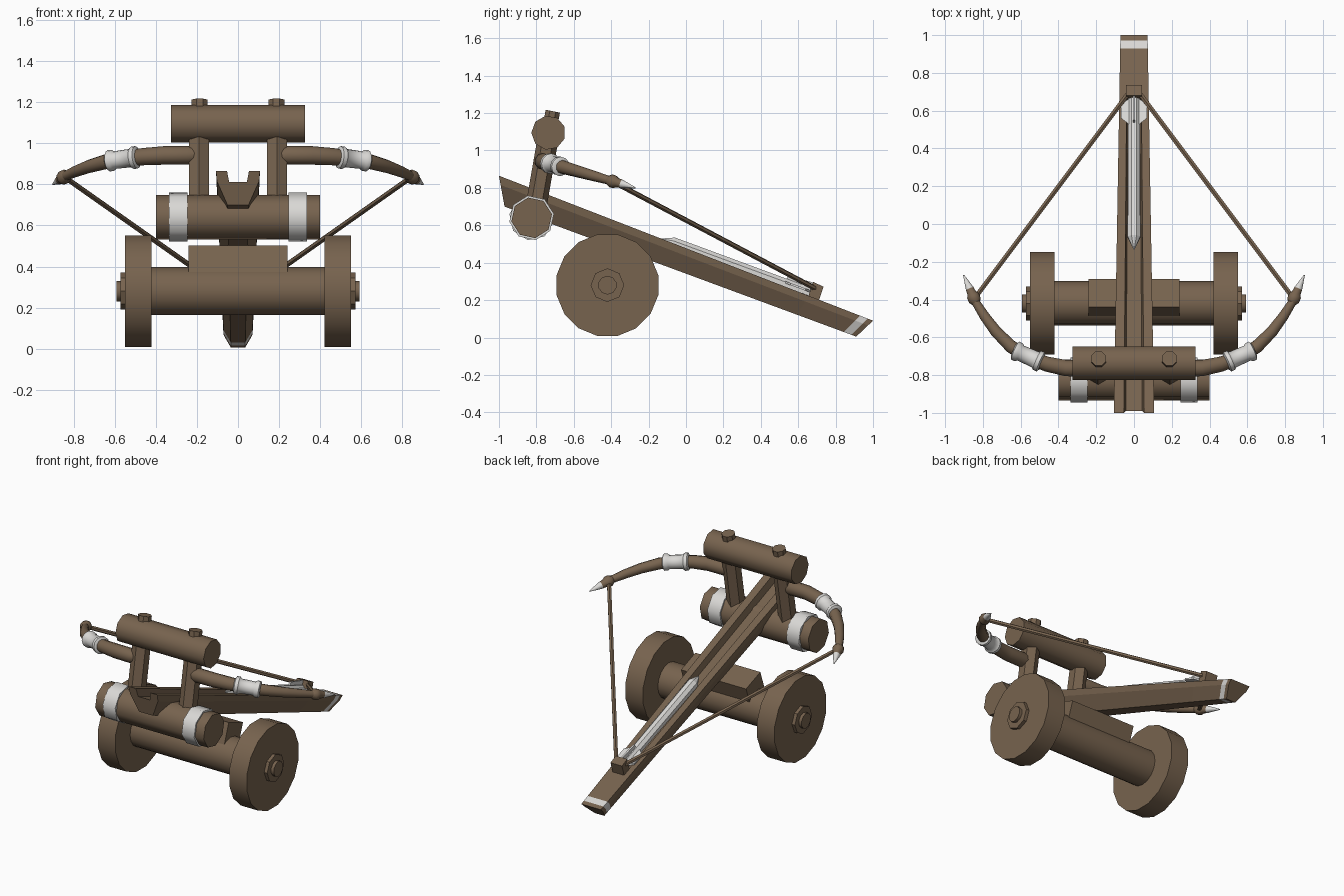
import bpy, bmesh, math
from mathutils import Vector

if "Cube" in bpy.data.objects:
    bpy.data.objects.remove(bpy.data.objects["Cube"])


def material(name, rgb):
    m = bpy.data.materials.new(name)
    m.diffuse_color = (*rgb, 1)
    m.use_nodes = True
    m.node_tree.nodes["Principled BSDF"].inputs["Base Color"].default_value = m.diffuse_color
    return m


WOOD = material("brown wood", (0.185, 0.125, 0.077))
WHITE = material("pale metal", (0.70, 0.69, 0.67))


def finish(name, bm, mats, smooth=None):
    bmesh.ops.recalc_face_normals(bm, faces=bm.faces[:])
    me = bpy.data.meshes.new(name)
    bm.to_mesh(me)
    bm.free()
    ob = bpy.data.objects.new(name, me)
    bpy.context.collection.objects.link(ob)
    for m in mats:
        me.materials.append(m)
    if smooth:
        bpy.ops.object.select_all(action='DESELECT')
        bpy.context.view_layer.objects.active = ob
        ob.select_set(True)
        bpy.ops.object.shade_smooth_by_angle(angle=math.radians(smooth))
    return ob


def loft(name, rings, mats=(WOOD,), white=(), smooth=None):
    """Skin closed rings of points; segments listed in white use slot 1."""
    bm = bmesh.new()
    vs = [[bm.verts.new(p) for p in r] for r in rings]
    n = len(vs[0])
    for i in range(len(vs) - 1):
        for j in range(n):
            k = (j + 1) % n
            f = bm.faces.new((vs[i][j], vs[i][k], vs[i + 1][k], vs[i + 1][j]))
            f.material_index = int(i in white)
    bm.faces.new(vs[0])
    end = bm.faces.new(vs[-1])
    end.material_index = int(len(vs) - 2 in white)
    return finish(name, bm, mats, smooth)


def tube(name, pts, radii, n=10, phase=0.0, mats=(WOOD,), white=(), smooth=50):
    """Round sweep along points, one radius per point."""
    pts = [Vector(p) for p in pts]
    rings = []
    for i, (p, r) in enumerate(zip(pts, radii)):
        t = (pts[min(i + 1, len(pts) - 1)] - pts[max(i - 1, 0)]).normalized()
        ref = Vector((0, 1, 0)) if abs(t.z) > 0.9 else Vector((0, 0, 1))
        u = (ref - t * ref.dot(t)).normalized()
        v = t.cross(u)
        a = [2 * math.pi * j / n + phase for j in range(n)]
        rings.append([p + (u * math.cos(x) + v * math.sin(x)) * r for x in a])
    return loft(name, rings, mats, white, smooth)


def bar(name, x0, x1, y, z, r, n, phase=0.0, mat=WOOD, smooth=50):
    return tube(name, [(x0, y, z), (x1, y, z)], [r, r], n, phase, (mat,), (), smooth)


def extrude_x(name, profile, hw, mat):
    return loft(name, [[(-hw, y, z) for y, z in profile], [(hw, y, z) for y, z in profile]], (mat,))


# Sloping stock: grooved, tapered beam with a pale stripe near its tail
def top_z(y):
    return 0.865 - 0.3875 * (y + 1)


def stock_ring(y, groove):
    f = (y + 1) / 2
    w = 0.107 - 0.035 * f
    yb = y + 0.03 - 0.12 * f
    zb = 0.70 - 0.3697 * (yb + 0.97)
    zt = top_z(y)
    half = [(0.40, groove), (0.5, 0), (1, 0), (0.96, 0.3), (0.48, 1)]
    sec = half + [(-x, t) for x, t in reversed(half)]
    return [(x * w, y + (yb - y) * t, zt + (zb - zt) * t) for x, t in sec]


loft("stock", [stock_ring(y, g) for y, g in
               ((-1, 0.33), (0.66, 0.33), (0.67, 0.0), (0.93, 0.0), (0.972, 0.0), (1, 0.0))],
     (WOOD, WHITE), (3,))

# Bolt lying in the groove, with fins
slope = -0.365


def on_bolt(y, h=0.0):
    return (y, 0.525 + slope * (y + 0.13) + h)


tube("bolt", [(0, *on_bolt(y)) for y in (-0.135, -0.07, 0.0, 0.66)],
     [0.003, 0.036, 0.036, 0.033], 8, math.pi / 8, (WHITE,), (), None)
extrude_x("upper_fin", [on_bolt(0.52), on_bolt(0.55, 0.055), on_bolt(0.69, 0.065), on_bolt(0.65)],
          0.006, WHITE)
fin = [(-0.03, 0.53), (-0.068, 0.56), (-0.068, 0.64), (-0.03, 0.66),
       (0.03, 0.66), (0.068, 0.64), (0.068, 0.56), (0.03, 0.53)]
loft("side_fins", [[(x, *on_bolt(y, h)) for x, y in fin] for h in (0.006, 0.018)], (WHITE,))

# String catch
extrude_x("string_catch", [(0.655, 0.225), (0.68, 0.297), (0.735, 0.272), (0.71, 0.195)], 0.042, WOOD)

# Axle and the tilted block that carries the stock
bar("axle", -0.43, 0.43, -0.42, 0.28, 0.117, 16)
extrude_x("axle_block", [(-0.44, 0.503), (-0.29, 0.447), (-0.365, 0.24), (-0.515, 0.296)], 0.24, WOOD)

# Lower and upper crossbars
tilt = math.radians(10)
bar("lower_crossbar", -0.4, 0.4, -0.825, 0.64, 0.11, 8, tilt)
bar("upper_crossbar", -0.325, 0.325, -0.735, 1.095, 0.092, 9, tilt)

for s, side in ((1, "right"), (-1, "left")):
    # Wheel with stepped hub
    bar(side + "_wheel", s * 0.42, s * 0.55, -0.42, 0.28, 0.277, 16, math.pi / 16, smooth=30)
    bar(side + "_hub", s * 0.54, s * 0.572, -0.42, 0.28, 0.09, 8, 0, smooth=30)
    bar(side + "_axle_end", s * 0.56, s * 0.592, -0.42, 0.28, 0.05, 10, 0, smooth=40)

    # Pale band round the lower crossbar
    bar(side + "_crossbar_band", s * 0.245, s * 0.337, -0.825, 0.64, 0.121, 8, tilt, WHITE)

    # Hexagonal post and its peg through the upper bar
    tube(side + "_post", [(s * 0.19, -0.805, 0.68), (s * 0.19, -0.735, 1.08)], [0.056] * 2, 6,
         smooth=None)
    tube(side + "_peg", [(s * 0.187, -0.735, 1.09), (s * 0.187, -0.712, 1.21)], [0.042] * 2, 8,
         math.pi / 8, smooth=None)

    # Curved bow limb
    def P(x, y):
        return (s * x, y, 0.94 - 0.285 * (y + 0.76))

    path = [P(0.18, -0.765), P(0.24, -0.765), P(0.36, -0.763), P(0.46, -0.742), P(0.56, -0.705),
            P(0.65, -0.65), P(0.73, -0.57), P(0.79, -0.49), P(0.85, -0.395)]
    tube(side + "_limb", path, [0.03, 0.046, 0.045, 0.042, 0.038, 0.036, 0.032, 0.028, 0.022], 10)

    # Pale binding with raised collars
    a, b = Vector(P(0.488, -0.733)), Vector(P(0.635, -0.668))
    steps = (0, 0.04, 0.17, 0.24, 0.76, 0.83, 0.96, 1)
    tube(side + "_limb_binding", [a.lerp(b, t) for t in steps],
         [0.044, 0.055, 0.055, 0.045, 0.043, 0.052, 0.052, 0.042], 12, 0, (WHITE,), (), 40)

    # Tip knob and pale spike
    c, d = Vector(P(0.835, -0.42)), Vector(P(0.902, -0.27))
    tube(side + "_limb_tip", [c.lerp(d, t) for t in (0, 0.12, 0.25, 0.36, 0.5, 1)],
         [0.022, 0.035, 0.035, 0.025, 0.023, 0.003], 10, 0, (WOOD, WHITE), (4,))

    # Bow string
    tube(side + "_string", [P(0.845, -0.395), (s * 0.02, 0.705, 0.255)], [0.014] * 2, 6)
